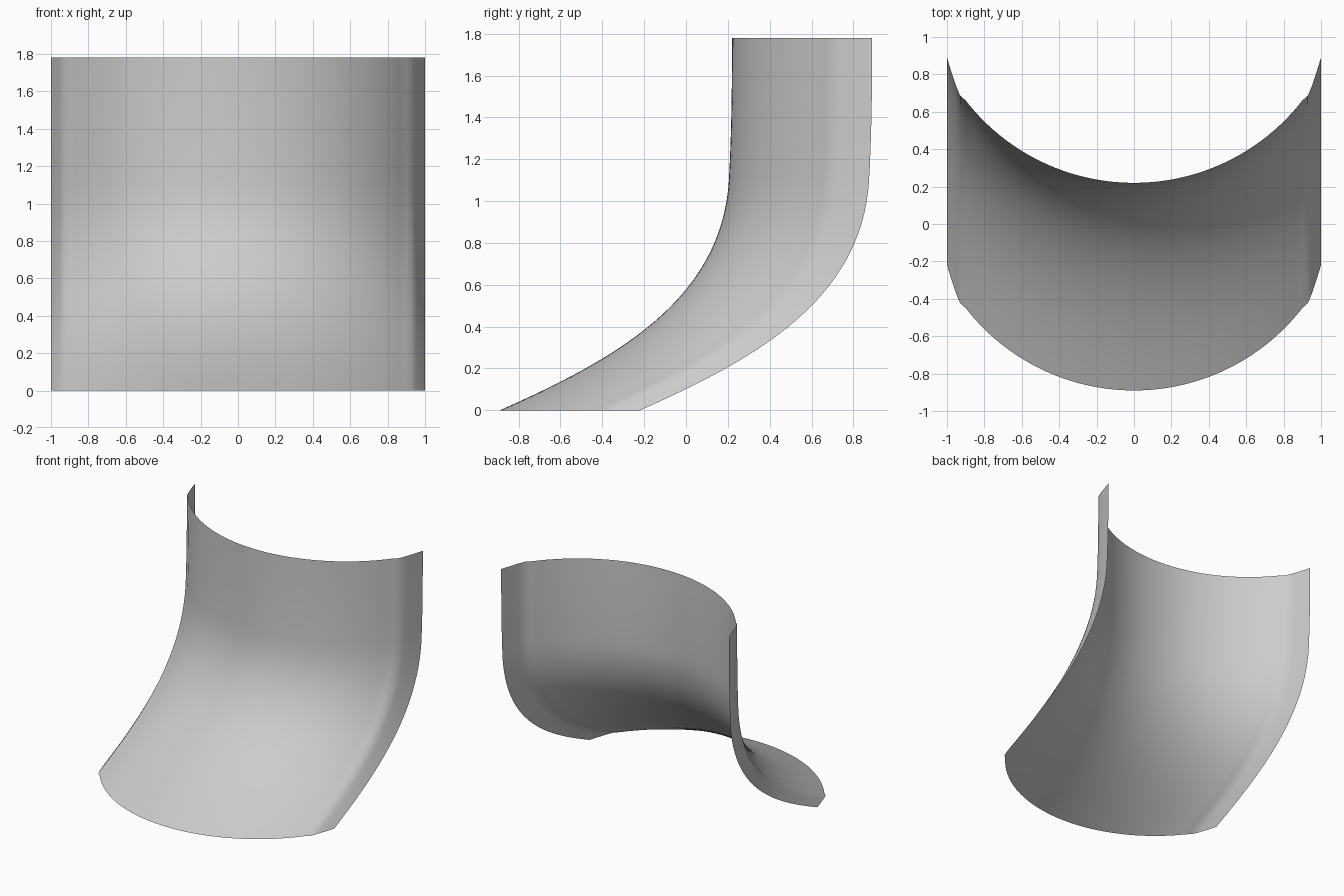
import bpy
import bmesh
from math import sqrt
from mathutils import Vector
from mathutils.geometry import interpolate_bezier

cube = bpy.data.objects.get("Cube")
if cube:
    bpy.data.objects.remove(cube, do_unlink=True)

# Plain grey finish
grey = bpy.data.materials.new("light_grey")
grey.use_nodes = True
color = (0.6, 0.6, 0.6, 1.0)
grey.diffuse_color = color
grey.node_tree.nodes["Principled BSDF"].inputs["Base Color"].default_value = color


def bezier(points, count):
    return interpolate_bezier(*[Vector((0, y, z)) for y, z in points], count)


# Side profile along the middle: sloping foot rising into an upright top
foot = bezier([(-0.89, 0), (-0.35, 0.24), (0.17, 0.52), (0.205, 1.1)], 33)
upright = bezier([(0.205, 1.1), (0.216, 1.3), (0.22, 1.5), (0.22, 1.78)], 13)
profile = foot + upright[1:]

# Plan section: shallow arc with a steeper flange at each side
radius, arc_edge, steps = 1.14, 0.9, 24
half = []
for i in range(steps + 1):
    x = arc_edge * i / steps
    half.append((x, radius - sqrt(radius ** 2 - x ** 2)))
half += [(0.93, 0.467), (0.952, 0.52), (0.976, 0.592), (1.0, 0.67)]
section = [(-x, y) for x, y in reversed(half[1:])] + half

# Sweep the section along the profile into one thin sheet
bm = bmesh.new()
rows = [[bm.verts.new((x, p.y + y, p.z)) for x, y in section] for p in profile]
for low, high in zip(rows, rows[1:]):
    for i in range(len(section) - 1):
        face = bm.faces.new((low[i], low[i + 1], high[i + 1], high[i]))
        face.smooth = True

mesh = bpy.data.meshes.new("curved_panel")
bm.to_mesh(mesh)
bm.free()
mesh.materials.append(grey)
panel = bpy.data.objects.new("curved_panel", mesh)
bpy.context.collection.objects.link(panel)
